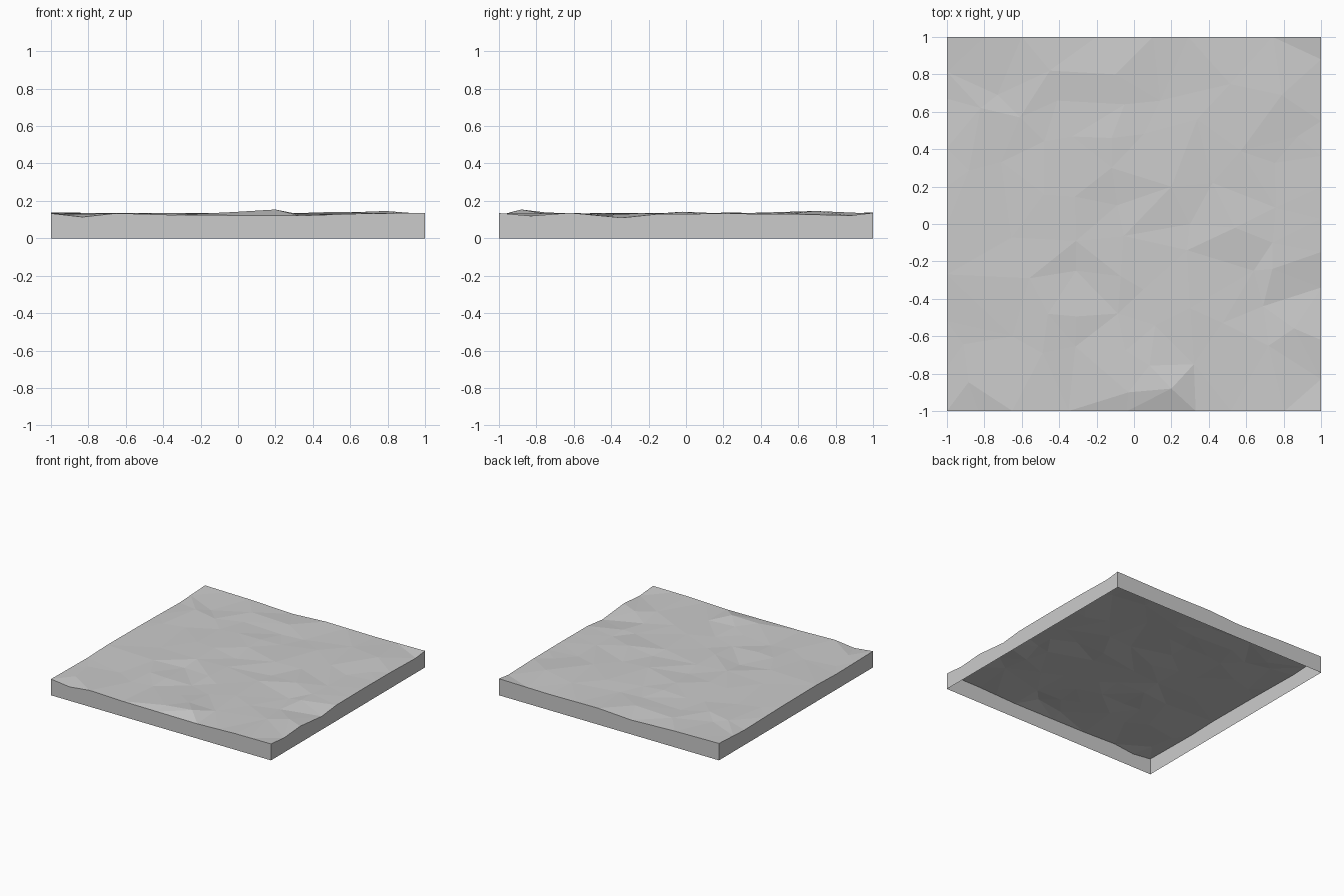
import bpy
import random
from mathutils import Vector
from mathutils.geometry import delaunay_2d_cdt

random.seed(7)
cube = bpy.data.objects.get("Cube")
if cube:
    bpy.data.objects.remove(cube, do_unlink=True)

LEVEL = 0.13   # mean ground height
UNIT = 0.001   # bumps are given in thousandths

grey = bpy.data.materials.new("stone grey")
grey.use_nodes = True
colour = (0.6, 0.6, 0.6, 1)
grey.diffuse_color = colour
grey.node_tree.nodes["Principled BSDF"].inputs["Base Color"].default_value = colour

# Ridges, hollows and peaks of the ground: x, y, bump
landmarks = [
    (-.73, .69, -4), (-.41, .66, -3), (-.61, .57, 5), (-.82, .62, 5),
    (-.1, .8, 5), (-.12, .46, 6), (-.05, .64, -4), (-.45, .82, 4),
    (-.12, .3, 5), (-.09, .1, -6), (-.31, -.09, 5), (-.56, -.29, 4),
    (-.31, -.25, -7), (-.46, -.48, 4), (-.07, -.28, 4), (.05, -.35, -3),
    (.35, .71, 2), (.79, .69, 16), (.57, .39, 7), (.42, .22, 2),
    (.2, .2, 7), (.3, .0, -2), (.54, -.02, 12), (.74, -.1, 3),
    (.64, -.25, -5), (.74, -.24, 5), (.69, -.44, -7), (.3, -.45, 4),
    (-.03, -.9, 10), (.2, -.88, 24), (.32, -.75, 0), (-.65, -.6, -3),
]

# Bumps along each side: position, bump
sides = {
    "front": [(-1, 3), (-.83, -16), (-.65, 4), (-.35, -5), (.33, -9), (.68, 3), (1, 5)],
    "back": [(-1, 9), (-.6, 3), (-.2, -12), (.1, 5), (.55, 0), (1, 6)],
    "right": [(-1, 5), (-.83, -10), (-.62, 6), (-.34, -20), (-.15, 0), (.2, 2), (.55, 0), (.88, -8), (1, 6)],
    "left": [(-1, 3), (-.52, -3), (-.27, 5), (.2, 2), (.67, -7), (1, 9)],
}


def along(profile, t):
    """Bump of a side at position t."""
    for (a, p), (b, q) in zip(profile, profile[1:]):
        if t <= b:
            return p + (q - p) * (t - a) / (b - a)
    return profile[-1][1]


# Rim points run anticlockwise so that the walls can follow them
def rim_side(name, place, reverse):
    profile = sides[name]
    stops = [t for t, _ in profile]
    for a, b in zip(stops[:], stops[1:]):
        if b - a > .3:
            stops.append((a + b) / 2 + random.uniform(-.04, .04))
    stops.sort(reverse=reverse)
    return [(*place(t), along(profile, t)) for t in stops[:-1]]


rim = (rim_side("front", lambda t: (t, -1), False)
       + rim_side("right", lambda t: (1, t), False)
       + rim_side("back", lambda t: (t, 1), True)
       + rim_side("left", lambda t: (-1, t), True))
points = rim + landmarks

# Scattered points fill the ground between the landmarks
known = list(points)
for i in range(10):
    for j in range(10):
        x = -.9 + .2 * i + random.uniform(-.06, .06)
        y = -.9 + .2 * j + random.uniform(-.06, .06)
        if min((x - p[0]) ** 2 + (y - p[1]) ** 2 for p in points) < .14 ** 2:
            continue
        weights = [1 / ((x - p[0]) ** 2 + (y - p[1]) ** 2) for p in known]
        mean = sum(w * p[2] for w, p in zip(weights, known)) / sum(weights)
        points.append((x, y, mean + random.uniform(-5, 5)))

# Ground: triangles between all the points
flat = [Vector((x, y)) for x, y, _ in points]
out, _, triangles, origin, _, _ = delaunay_2d_cdt(flat, [], [], 0, 1e-5)
ground_verts = [(v.x, v.y, LEVEL + UNIT * points[o[0]][2]) for v, o in zip(out, origin)]

# Walls: one thin skirt, open underneath
count = len(rim)
wall_verts = [(x, y, 0) for x, y, _ in rim] + [(x, y, LEVEL + UNIT * h) for x, y, h in rim]
wall_faces = [(i, (i + 1) % count, (i + 1) % count + count, i + count) for i in range(count)]


def add_part(name, verts, faces):
    mesh = bpy.data.meshes.new(name)
    mesh.from_pydata(verts, [], faces)
    mesh.materials.append(grey)
    mesh.update()
    part = bpy.data.objects.new(name, mesh)
    bpy.context.collection.objects.link(part)


add_part("ground", ground_verts, triangles)
add_part("side_walls", wall_verts, wall_faces)
